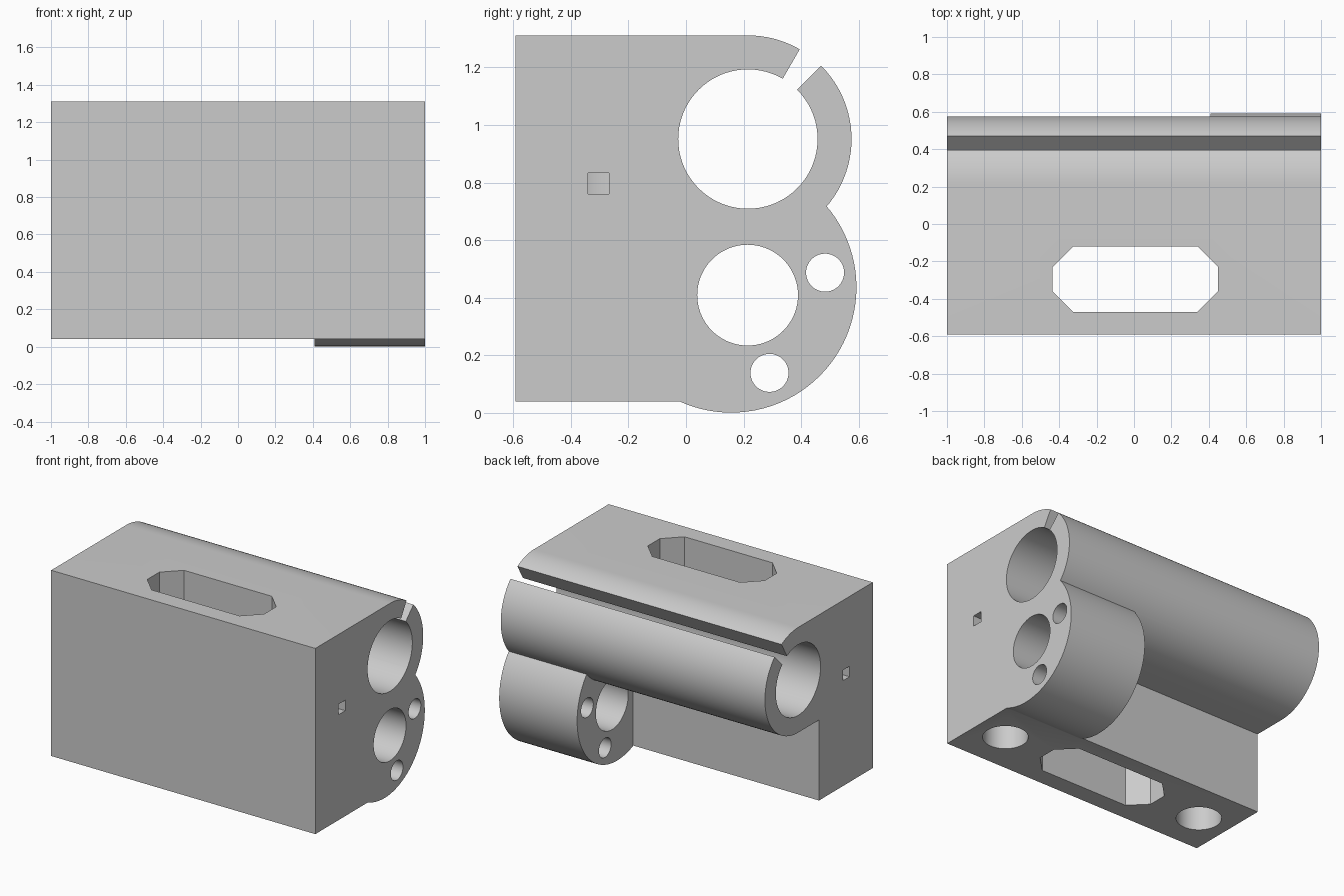
import bpy, bmesh
from math import sin, cos, radians

cube = bpy.data.objects.get("Cube")
if cube:
    bpy.data.objects.remove(cube, do_unlink=True)

grey = bpy.data.materials.new("plain grey")
grey.use_nodes = True
colour = (0.6, 0.6, 0.6, 1)
grey.diffuse_color = colour
grey.node_tree.nodes["Principled BSDF"].inputs["Base Color"].default_value = colour


def arc(centre, radius, start, end, steps=48):
    """Points along a circular arc, angles in degrees."""
    angles = [radians(start + (end - start) * i / steps) for i in range(steps + 1)]
    return [(centre[0] + radius * cos(a), centre[1] + radius * sin(a)) for a in angles]


def circle(centre, radius, steps=72):
    return arc(centre, radius, 0, 360, steps)[:-1]


def prism(name, outline, low, high, axis="x"):
    """Extrude an outline: (y, z) points along x, or (x, y) points along z."""
    place = (lambda p, d: (d, *p)) if axis == "x" else (lambda p, d: (*p, d))
    shift = place((0, 0), high - low)
    bm = bmesh.new()
    face = bm.faces.new([bm.verts.new(place(p, low)) for p in outline])
    made = bmesh.ops.extrude_face_region(bm, geom=[face], use_keep_orig=True)
    top = [g for g in made["geom"] if isinstance(g, bmesh.types.BMVert)]
    bmesh.ops.translate(bm, verts=top, vec=shift)
    bmesh.ops.recalc_face_normals(bm, faces=bm.faces)
    mesh = bpy.data.meshes.new(name)
    bm.to_mesh(mesh)
    bm.free()
    mesh.materials.append(grey)
    obj = bpy.data.objects.new(name, mesh)
    bpy.context.collection.objects.link(obj)
    return obj


def combine(target, tool, operation):
    """Apply a boolean and discard the tool."""
    mod = target.modifiers.new(operation, "BOOLEAN")
    mod.operation, mod.object, mod.solver = operation, tool, "EXACT"
    bpy.context.view_layer.objects.active = target
    bpy.ops.object.modifier_apply(modifier=mod.name)
    bpy.data.objects.remove(tool, do_unlink=True)


# Main block with the overhanging full-length clamp barrel
clamp = (0.215, 0.951)
front, wall, base, outer = -0.592, -0.01, 0.04, 0.36
body = prism("clamp_block",
             [(front, base), (wall, base), (wall, clamp[1] - outer)]
             + arc(clamp, outer, -90, 90) + [(front, clamp[1] + outer)], -1, 1)

# Short lower lobe at one end
combine(body, prism("lower_lobe", circle((0.157, 0.436), 0.435, 96), 0.41, 1), "UNION")

# Lengthwise bores: clamp, lobe and two screw holes
for centre, radius in ((clamp, 0.242), ((0.214, 0.409), 0.175),
                       ((0.483, 0.487), 0.066), ((0.29, 0.139), 0.066)):
    combine(body, prism("bore_cutter", circle(centre, radius), -1.1, 1.1), "DIFFERENCE")

# Radial slot that splits the clamp
slot = [arc(clamp, r, a, a, 1)[0] for r, a in ((0.15, 45), (0.5, 45), (0.5, 60), (0.15, 60))]
combine(body, prism("slot_cutter", slot, -1.1, 1.1), "DIFFERENCE")

# Chamfered window straight through the block from top to bottom
x0, x1, y0, y1, c = -0.435, 0.45, -0.47, -0.12, 0.11
window = [(x0 + c, y0), (x1 - c, y0), (x1, y0 + c), (x1, y1 - c),
          (x1 - c, y1), (x0 + c, y1), (x0, y1 - c), (x0, y0 + c)]
combine(body, prism("window_cutter", window, -0.2, 1.5, "z"), "DIFFERENCE")

# Blind round sockets from below, each met by a small square port from the end
y, z, h = -0.304, 0.797, 0.036
port = [(y - h, z - h), (y + h, z - h), (y + h, z + h), (y - h, z + h)]
for side in (-1, 1):
    socket = prism("socket_cutter", circle((side * 0.775, y), 0.14), -0.2, 0.92, "z")
    combine(body, socket, "DIFFERENCE")
    ends = sorted((side * 0.8, side * 1.1))
    combine(body, prism("port_cutter", port, *ends), "DIFFERENCE")

# Smooth curved walls, crisp edges
bpy.ops.object.select_all(action="DESELECT")
body.select_set(True)
bpy.context.view_layer.objects.active = body
bpy.ops.object.shade_smooth_by_angle(angle=radians(25))
